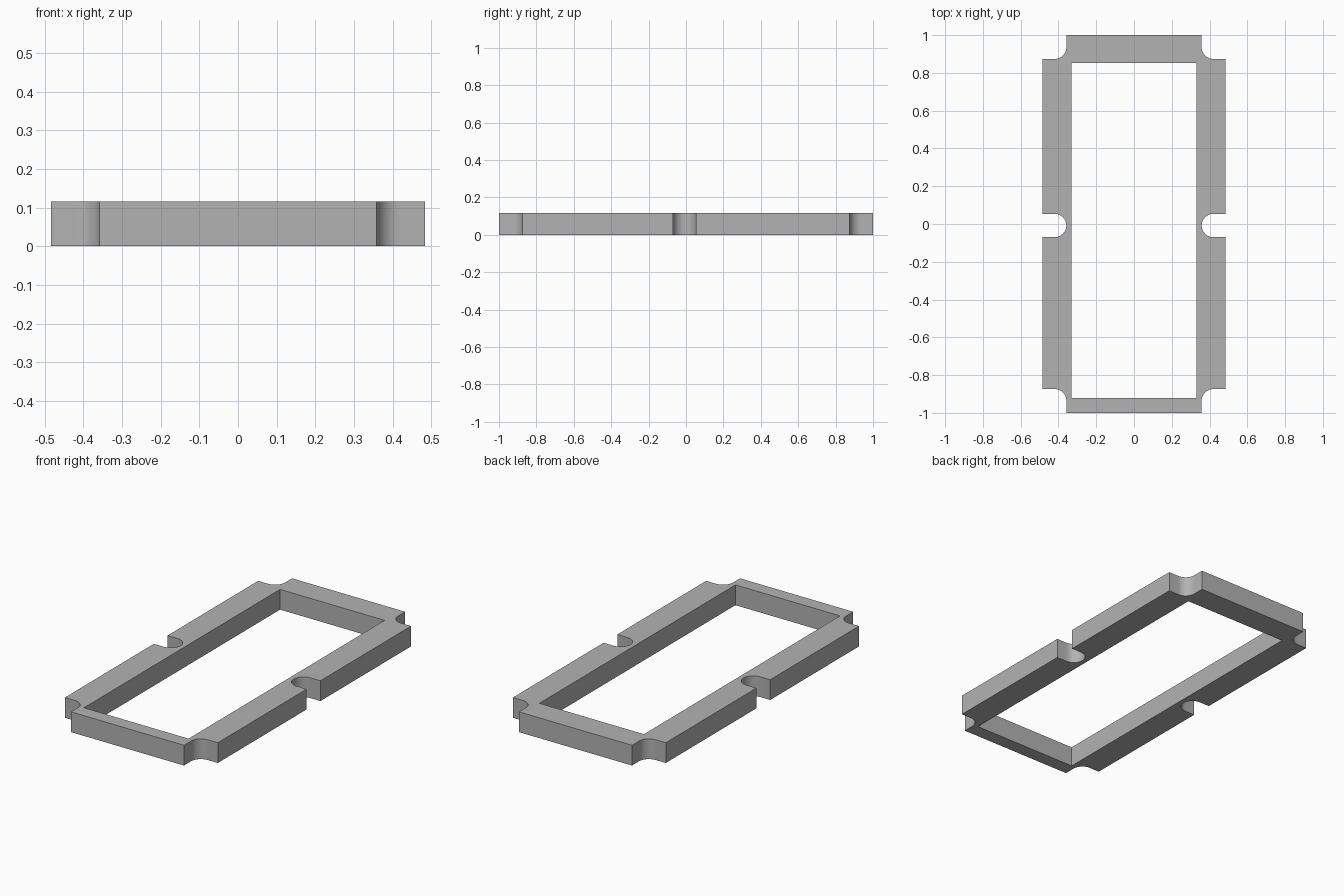
import bpy, bmesh
from math import pi, cos, sin, radians

cube = bpy.data.objects.get("Cube")
if cube:
    bpy.data.objects.remove(cube, do_unlink=True)

HALF_W, HALF_L, HEIGHT = 0.484, 1.0, 0.116
R = 0.062            # notch radius
NOTCH_X = 0.42       # centre line of all notches
CORNER_Y = 0.936     # corner notch centres
MID_Y = -0.008       # side notch centres
STEPS = 12


def arc(cx, cy, start, end):
    """Points along an arc, angles in degrees."""
    a, b = radians(start), radians(end)
    return [(cx + R * cos(a + (b - a) * i / STEPS),
             cy + R * sin(a + (b - a) * i / STEPS)) for i in range(STEPS + 1)]


def right_side():
    """Outline of the +x half, from the front edge to the back edge."""
    pts = [(NOTCH_X - R, -HALF_L)]
    pts += arc(NOTCH_X, -CORNER_Y, 180, 90)
    pts += [(HALF_W, R - CORNER_Y), (HALF_W, MID_Y - R)]
    pts += arc(NOTCH_X, MID_Y, 270, 90)
    pts += [(HALF_W, MID_Y + R), (HALF_W, CORNER_Y - R)]
    pts += arc(NOTCH_X, CORNER_Y, 270, 180)
    pts += [(NOTCH_X - R, HALF_L)]
    return pts


# Notched outer outline and rectangular opening
half = right_side()
outer = half + [(-x, y) for x, y in reversed(half)]
opening = [(-0.331, -0.92), (0.331, -0.92), (0.331, 0.853), (-0.331, 0.853)]

bm = bmesh.new()
for loop in (outer, opening):
    verts = [bm.verts.new((x, y, 0)) for x, y in loop]
    for i, v in enumerate(verts):
        bm.edges.new((v, verts[(i + 1) % len(verts)]))
bmesh.ops.triangle_fill(bm, edges=bm.edges[:], use_beauty=True)

# Raise the flat ring into a solid frame
ring = bmesh.ops.extrude_face_region(bm, geom=bm.faces[:], use_keep_orig=True)
top = [g for g in ring["geom"] if isinstance(g, bmesh.types.BMVert)]
bmesh.ops.translate(bm, verts=top, vec=(0, 0, HEIGHT))
bmesh.ops.recalc_face_normals(bm, faces=bm.faces[:])

mesh = bpy.data.meshes.new("notched_frame")
bm.to_mesh(mesh)
bm.free()
frame = bpy.data.objects.new("notched_frame", mesh)
bpy.context.collection.objects.link(frame)

# Plain grey
grey = bpy.data.materials.new("plain_grey")
grey.use_nodes = True
colour = (0.45, 0.45, 0.45, 1)
grey.diffuse_color = colour
grey.node_tree.nodes["Principled BSDF"].inputs["Base Color"].default_value = colour
mesh.materials.append(grey)

# Smooth notch walls, crisp rims
bpy.ops.object.select_all(action="DESELECT")
frame.select_set(True)
bpy.context.view_layer.objects.active = frame
bpy.ops.object.shade_smooth_by_angle(angle=radians(30))
